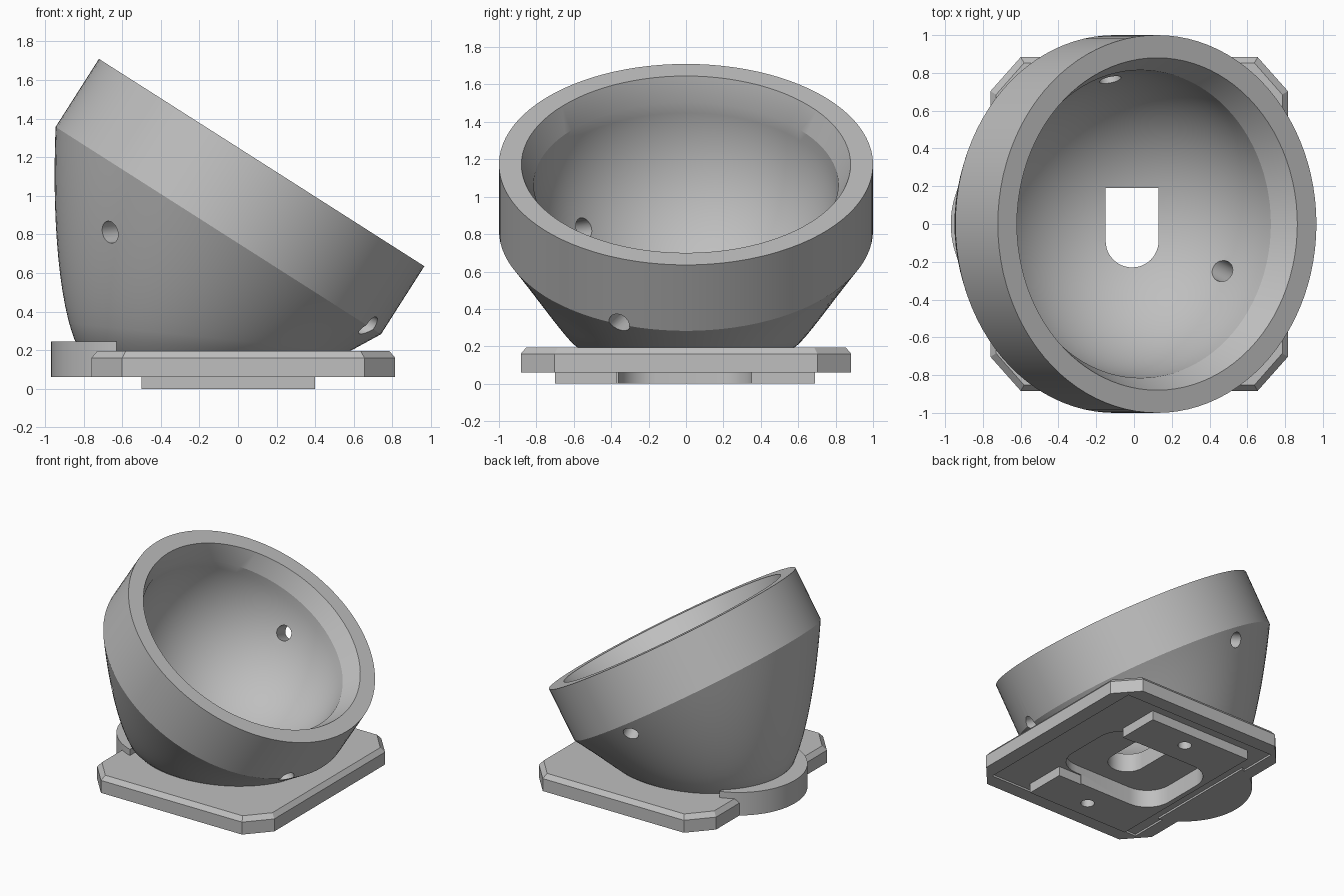
import bpy, bmesh, math
from mathutils import Vector

if "Cube" in bpy.data.objects:
    bpy.data.objects.remove(bpy.data.objects["Cube"])

grey = bpy.data.materials.new("plain grey")
grey.diffuse_color = (0.52, 0.52, 0.52, 1)
grey.use_nodes = True
grey.node_tree.nodes["Principled BSDF"].inputs["Base Color"].default_value = grey.diffuse_color


def loft(name, rings):
    """Closed solid through rings with equal point counts, capped at both ends."""
    bm = bmesh.new()
    loops = [[bm.verts.new(p) for p in r] for r in rings]
    n = len(loops[0])
    for a, b in zip(loops, loops[1:]):
        for i in range(n):
            j = (i + 1) % n
            bm.faces.new((a[i], a[j], b[j], b[i]))
    bm.faces.new(loops[0][::-1])
    bm.faces.new(loops[-1])
    bmesh.ops.recalc_face_normals(bm, faces=bm.faces)
    me = bpy.data.meshes.new(name)
    bm.to_mesh(me)
    bm.free()
    me.materials.append(grey)
    ob = bpy.data.objects.new(name, me)
    bpy.context.collection.objects.link(ob)
    return ob


def prism(name, outline, z0, z1):
    return loft(name, [[(x, y, z) for x, y in outline] for z in (z0, z1)])


def rect(x0, x1, y0, y1):
    return [(x0, y0), (x1, y0), (x1, y1), (x0, y1)]


def arc(cx, cy, r, a0, a1, n):
    return [(cx + r * math.cos(math.radians(a0 + (a1 - a0) * i / n)),
             cy + r * math.sin(math.radians(a0 + (a1 - a0) * i / n))) for i in range(n + 1)]


def octagon(inset):
    x0, x1, y = -0.76 + inset, 0.815 - inset, 0.883 - inset
    c, d = 0.16 - inset * 0.4, 0.18 - inset * 0.4
    return [(x0, -y + d), (x0 + c, -y), (x1 - c, -y), (x1, -y + d),
            (x1, y - d), (x1 - c, y), (x0 + c, y), (x0, y - d)]


def rod(name, a, b, r):
    """Round cutter along the line a-b, extended past both ends."""
    a, b = Vector(a), Vector(b)
    d = (b - a).normalized()
    rot = d.to_track_quat('Z', 'Y').to_matrix()
    circle = [rot @ Vector((x, y, 0)) for x, y in arc(0, 0, r, 0, 345, 23)]
    return loft(name, [[p + c for c in circle] for p in (a - d * 0.12, b + d * 0.2)])


def cut(ob, cutters):
    bpy.context.view_layer.objects.active = ob
    for c in cutters:
        m = ob.modifiers.new("cut", 'BOOLEAN')
        m.operation, m.object, m.solver = 'DIFFERENCE', c, 'EXACT'
        bpy.ops.object.modifier_apply(modifier=m.name)


# tilted bowl: band, lofted underside, tapered lip and round hollow
N = 96
tilt = math.radians(32.5)
u = Vector((math.cos(tilt), 0, -math.sin(tilt)))
v = Vector((0, 1, 0))
axis = Vector((math.sin(tilt), 0, math.cos(tilt)))
rim = Vector((0.1225, 0, 1.1725))
angles = [2 * math.pi * i / N for i in range(N)]


def ring(depth, r, shift=0):
    return [rim - axis * depth + u * shift + (u * math.cos(a) + v * math.sin(a)) * r for a in angles]


band_low = ring(0.418, 1)
rings = []
K = 14
for k in range(K):
    t = k / K
    row = []
    for a, top in zip(angles, band_low):
        foot = Vector((-0.125 + 0.66 * math.cos(a), 0.55 * math.sin(a), 0.17))
        bulge = 0.04 * (1 - math.cos(a)) * 2.6 * math.sqrt(t) * (1 - t)
        row.append(foot.lerp(top, t) + Vector((math.cos(a), math.sin(a), 0)) * bulge)
    rings.append(row)
rings += [band_low, ring(0, 1), ring(0, 0.88)]
for k in range(20):
    b = math.radians(88) * k / 19
    rings.append(ring(0.135 + 0.815 * math.sin(b), 0.815 * math.cos(b), -0.015))
bowl = loft("bowl", rings)

# base plate with chamfered top edge
base = loft("base_plate", [[(x, y, z) for x, y in octagon(i)]
                           for z, i in ((0.06, 0), (0.16, 0), (0.195, 0.03))])
# raised round lobe at the low back edge
lobe = prism("round_lobe", arc(-0.47, 0, 0.5, 108.7, 251.3, 40), 0.06, 0.245)
# foot pad under the base
pad = prism("foot_pad", rect(-0.5, 0.4, -0.7, 0.69), 0, 0.1)

# cutters
slot = prism("slot_cutter", arc(-0.01, -0.09, 0.14, 180, 360, 24) + [(0.13, 0.19), (-0.15, 0.19)], -0.1, 0.6)
corners = ((0.25, 0.16, 0), (-0.26, 0.16, 90), (-0.26, -0.16, 180), (0.25, -0.16, 270))
pocket = prism("pocket_cutter", [p for x, y, a in corners for p in arc(x, y, 0.2, a, a + 90, 8)], -0.1, 0.14)
recess = prism("recess_cutter", rect(-0.66, 0.70, -0.77, 0.77), 0, 0.075)
channel = prism("channel_cutter", rect(0.2, 0.5, -0.37, 0.35), -0.1, 0.075)
screws = [prism("screw_cutter", arc(-0.02, y, 0.05, 0, 345, 23), -0.1, 0.15) for y in (-0.55, 0.55)]
side_holes = [rod("side_hole_cutter", a, b, 0.058) for a, b in (
    ((0.49, -0.26, 0.415), (0.67, -0.35, 0.33)),
    ((-0.52, -0.55, 0.83), (-0.72, -0.70, 0.805)),
    ((-0.13, 0.78, 0.835), (-0.18, 0.97, 0.76)))]

cut(bowl, [slot] + side_holes)
cut(base, [recess, pocket, slot] + screws)
cut(pad, [channel, pocket] + screws)
for c in [slot, pocket, recess, channel] + screws + side_holes:
    bpy.data.objects.remove(c)

# smooth shading on the curved parts
for ob in (bowl, lobe, base, pad):
    bpy.ops.object.select_all(action='DESELECT')
    ob.select_set(True)
    bpy.context.view_layer.objects.active = ob
    bpy.ops.object.shade_smooth_by_angle(angle=math.radians(20))
